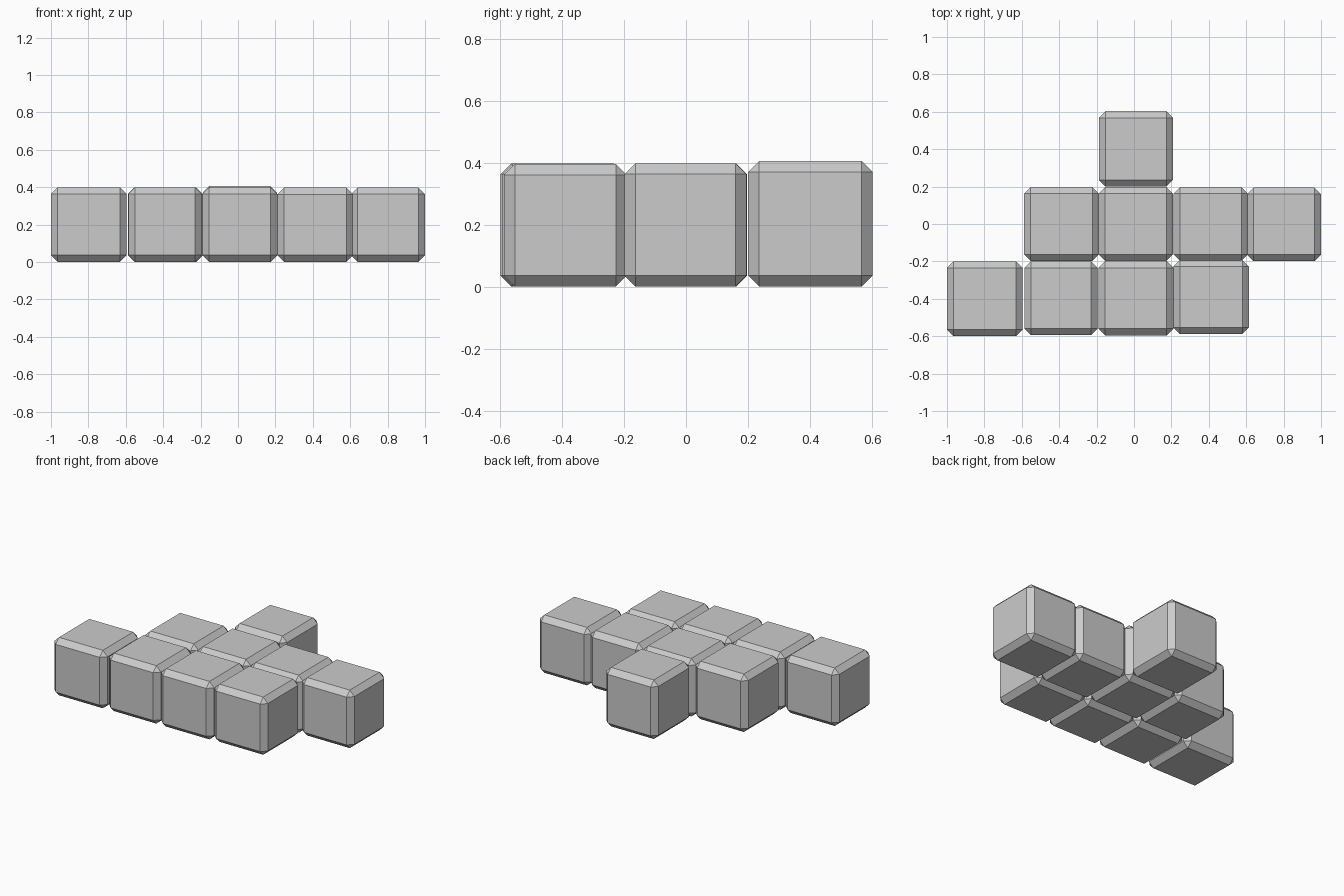
import bpy
import bmesh
from mathutils import Matrix

if "Cube" in bpy.data.objects:
    bpy.data.objects.remove(bpy.data.objects["Cube"])


def block(name, x, y, sx, sy, h=0.398, bevel=0.035):
    """Chamfered cube resting on the ground, centred at x, y."""
    bm = bmesh.new()
    bmesh.ops.create_cube(bm, size=1, matrix=Matrix.Diagonal((sx, sy, h, 1)))
    bmesh.ops.bevel(bm, geom=bm.edges[:], offset=bevel, segments=1,
                    affect='EDGES', profile=0.5)
    mesh = bpy.data.meshes.new(name)
    bm.to_mesh(mesh)
    bm.free()
    obj = bpy.data.objects.new(name, mesh)
    obj.location = (x, y, h / 2 + 0.001)
    bpy.context.collection.objects.link(obj)


# Front row, slightly uneven as if placed by hand
block("front_block_1", -0.798, -0.400, 0.404, 0.400)
block("front_block_2", -0.390, -0.397, 0.392, 0.394)
block("front_block_3", 0.010, -0.397, 0.400, 0.396)
block("front_block_4", 0.412, -0.390, 0.404, 0.396, 0.396)

# Middle row
block("middle_block_1", -0.388, 0.000, 0.400, 0.394)
block("middle_block_2", 0.010, 0.000, 0.398, 0.394)
block("middle_block_3", 0.410, 0.000, 0.398, 0.394, 0.396)
block("middle_block_4", 0.802, -0.002, 0.394, 0.394)

# Single back block
block("back_block", 0.010, 0.402, 0.396, 0.402, 0.405)
